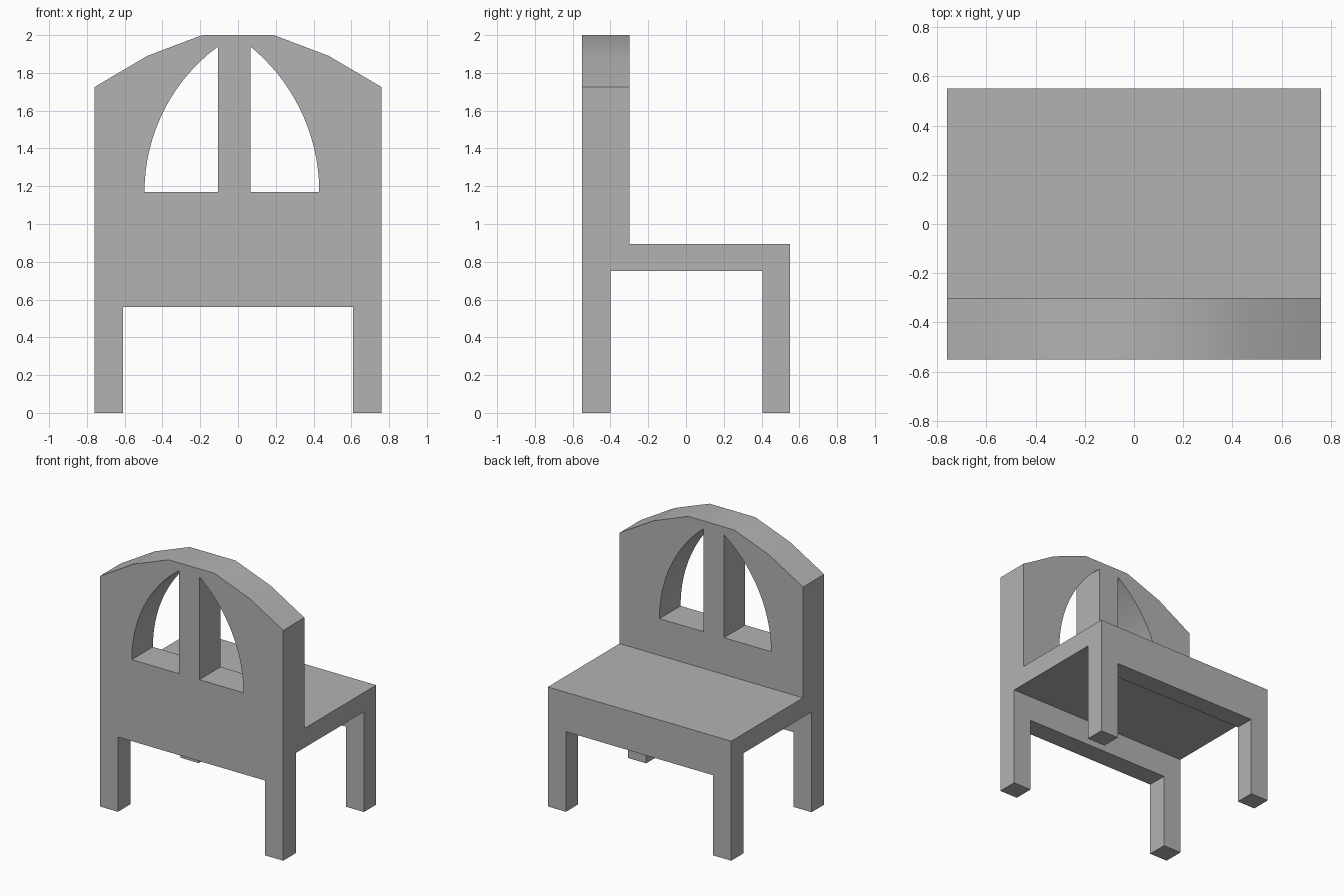
import bpy
import bmesh
from math import atan2, cos, sin, radians
from mathutils import Vector

cube = bpy.data.objects.get("Cube")
if cube:
    bpy.data.objects.remove(cube, do_unlink=True)

W, D = 0.76, 0.55          # half width and half depth
LEG = 0.145                # leg thickness

grey = bpy.data.materials.new("grey")
grey.use_nodes = True
grey.diffuse_color = (0.45, 0.45, 0.45, 1)
grey.node_tree.nodes["Principled BSDF"].inputs["Base Color"].default_value = grey.diffuse_color


def prism(name, profile, axis, start, end):
    """Extrude a closed (horizontal, z) profile along the x or y axis."""
    bm = bmesh.new()
    if axis == "x":
        points = [(start, h, z) for h, z in profile]
        move = Vector((end - start, 0, 0))
    else:
        points = [(h, start, z) for h, z in profile]
        move = Vector((0, end - start, 0))
    face = bm.faces.new([bm.verts.new(p) for p in points])
    out = bmesh.ops.extrude_face_region(bm, geom=[face])
    bmesh.ops.translate(bm, vec=move, verts=[v for v in out["geom"] if isinstance(v, bmesh.types.BMVert)])
    bmesh.ops.recalc_face_normals(bm, faces=bm.faces)
    mesh = bpy.data.meshes.new(name)
    bm.to_mesh(mesh)
    bm.free()
    mesh.materials.append(grey)
    obj = bpy.data.objects.new(name, mesh)
    bpy.context.collection.objects.link(obj)
    return obj


def boolean(target, cutter, operation):
    """Apply one boolean and throw the cutter away."""
    bpy.context.view_layer.objects.active = target
    mod = target.modifiers.new(cutter.name, "BOOLEAN")
    mod.operation, mod.solver, mod.object = operation, "EXACT", cutter
    bpy.ops.object.modifier_apply(modifier=mod.name)
    bpy.data.objects.remove(cutter, do_unlink=True)


def window(inner, outer, bottom, top, steps=24):
    """Half of a pointed arch: straight inner side, circular outer side."""
    width, height = abs(outer - inner), top - bottom
    side = 1 if outer > inner else -1
    radius = (width ** 2 + height ** 2) / (2 * width)
    sweep = atan2(height, radius - width)
    arc = [(outer - side * radius * (1 - cos(sweep * i / steps)),
            bottom + radius * sin(sweep * i / steps)) for i in range(steps + 1)]
    return [(inner, bottom)] + arc


# Side profile: back, seat and legs in one piece
side = [(-D, 0), (-D + LEG + 0.005, 0), (-D + LEG + 0.005, 0.75), (D - LEG, 0.75), (D - LEG, 0),
        (D, 0), (D, 0.895), (-0.3, 0.895), (-0.3, 2.1), (-D, 2.1)]
chair = prism("chair", side, "x", -W, W)

# Faceted crown of the back
crown = [(W, 1.725), (0.48, 1.89), (0.19, 2)]
wide = W + 0.2
gable = [(-x, z) for x, z in crown] + crown[::-1]
gable = [(-W, 2.3)] + gable + [(W, 2.3)]
# extend the ends past the sides so the cut is clean
slope = (1.89 - 1.725) / (W - 0.48)
gable[0], gable[-1] = (-wide, 2.3), (wide, 2.3)
gable[1], gable[-2] = (-wide, 1.725 - 0.2 * slope), (wide, 1.725 - 0.2 * slope)
boolean(chair, prism("crown_cutter", gable, "y", -1, 0), "DIFFERENCE")

# Openings between the legs, under the back panel and the seat rail
for name, height, y0, y1 in (("back_opening", 0.56, -1, -0.2), ("rail_opening", 0.6, 0.2, 1)):
    half = W - LEG - 0.005
    gap = [(-half, -0.2), (half, -0.2), (half, height), (-half, height)]
    boolean(chair, prism(name, gap, "y", y0, y1), "DIFFERENCE")

# Pair of arched windows
for name, inner, outer in (("right_window", -0.105, -0.495), ("left_window", 0.065, 0.43)):
    boolean(chair, prism(name, window(inner, outer, 1.17, 1.94), "y", -1, 0), "DIFFERENCE")

# Smooth the arches and crown, keep the corners sharp
bpy.ops.object.select_all(action="DESELECT")
chair.select_set(True)
bpy.context.view_layer.objects.active = chair
bpy.ops.object.shade_smooth_by_angle(angle=radians(30))
